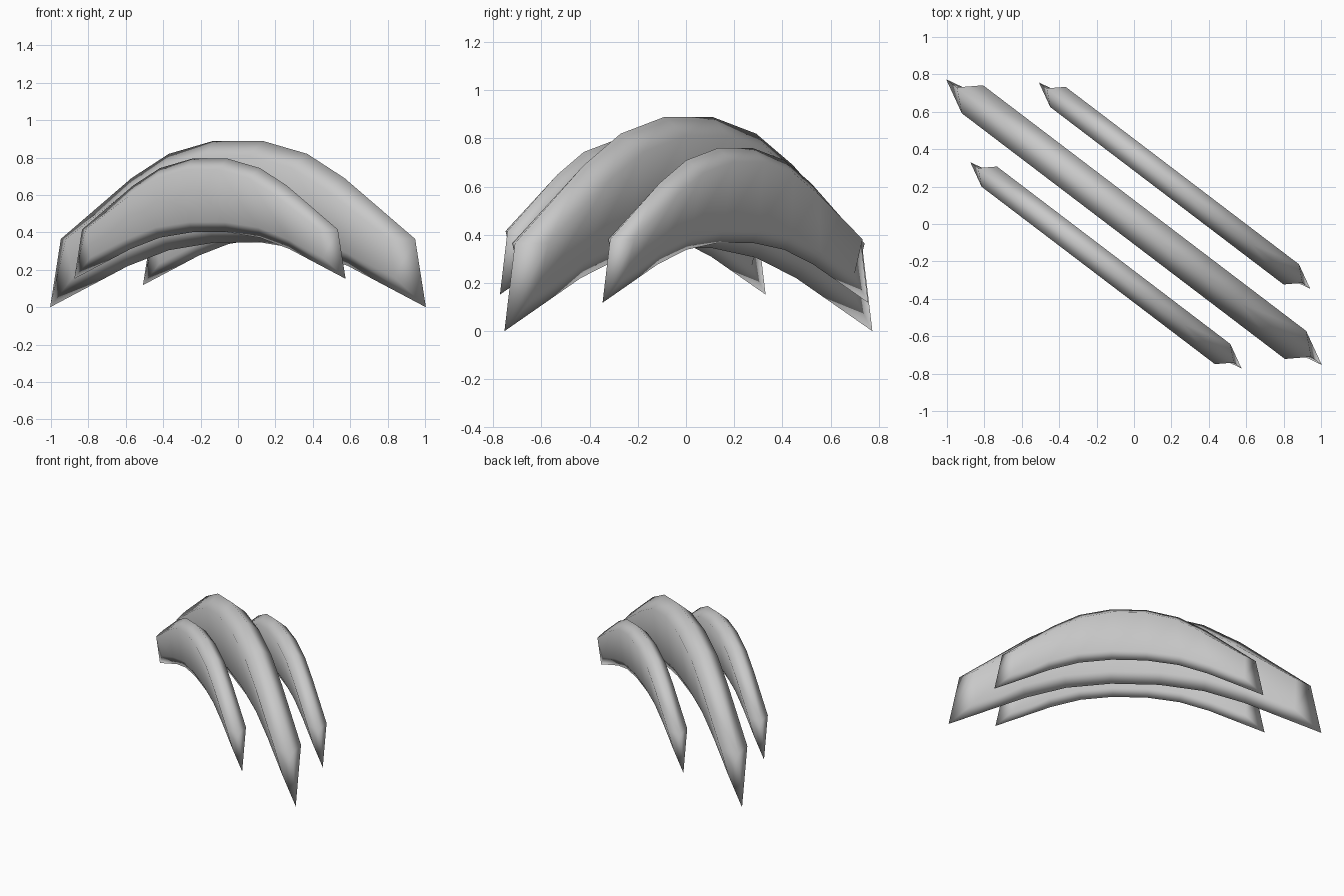
import bpy
import bmesh
import math

cube = bpy.data.objects.get("Cube")
if cube:
    bpy.data.objects.remove(cube)

# Single grey material
grey = bpy.data.materials.new("light_grey")
grey.use_nodes = True
colour = (0.58, 0.58, 0.58, 1)
grey.diffuse_color = colour
grey.node_tree.nodes["Principled BSDF"].inputs["Base Color"].default_value = colour

# Half arch, from centre to end: (distance, height)
RIDGE = [(0.163, 0.89), (0.465, 0.82), (0.716, 0.69)]
BELLY = [(0.163, 0.345), (0.465, 0.305), (0.74, 0.22)]
UPPER = [(0.15, 0.81), (0.43, 0.745), (0.665, 0.625), (1.085, 0.365)]
LOWER = [(0.165, 0.42), (0.48, 0.38), (0.76, 0.29), (1.08, 0.16)]
TIP_TOP, TIP_LOW = (1.19, 0.365), (1.262, 0.0)
UPPER_HALF_WIDTH = 0.094
LOWER_HALF_WIDTH = 0.038


def mirrored(half):
    return [(-u, z) for u, z in reversed(half)] + half


def make_blade(name, location, scale):
    bm = bmesh.new()

    def row(points, v):
        return [bm.verts.new((u, v, z)) for u, z in points]

    def skin(a, b):
        for i in range(len(a) - 1):
            bm.faces.new((a[i], a[i + 1], b[i + 1], b[i]))

    # Sharp outer rim
    ridge = row(mirrored(RIDGE + [TIP_TOP]), 0)
    belly = row(mirrored(BELLY + [TIP_LOW]), 0)
    for side in (1, -1):
        # Cheek, wide at the back and narrowing towards the cutting edge
        upper = row(mirrored(UPPER), side * UPPER_HALF_WIDTH)
        lower = row(mirrored(LOWER), side * LOWER_HALF_WIDTH)
        skin(ridge, upper)
        skin(upper, lower)
        skin(lower, belly)
        # Wedge ends, folded in opposite ways at the two tips
        for end, sign in ((0, -1), (-1, 1)):
            t, b, p, q = ridge[end], belly[end], upper[end], lower[end]
            if sign * side < 0:
                bm.faces.new((t, p, q))
                bm.faces.new((t, q, b))
            else:
                bm.faces.new((t, p, b))
                bm.faces.new((p, q, b))
    bmesh.ops.recalc_face_normals(bm, faces=bm.faces)
    for face in bm.faces:
        face.smooth = True
    mesh = bpy.data.meshes.new(name)
    bm.to_mesh(mesh)
    bm.free()
    mesh.materials.append(grey)
    blade = bpy.data.objects.new(name, mesh)
    bpy.context.collection.objects.link(blade)
    blade.location = location
    blade.scale = (scale, scale, scale)
    blade.rotation_euler.z = math.radians(-37.25)


make_blade("middle_claw_arc", (0, 0.01, 0), 1)
make_blade("front_claw_arc", (-0.15, -0.221, 0.152), 0.722)
make_blade("back_claw_arc", (0.217, 0.205, 0.118), 0.722)
